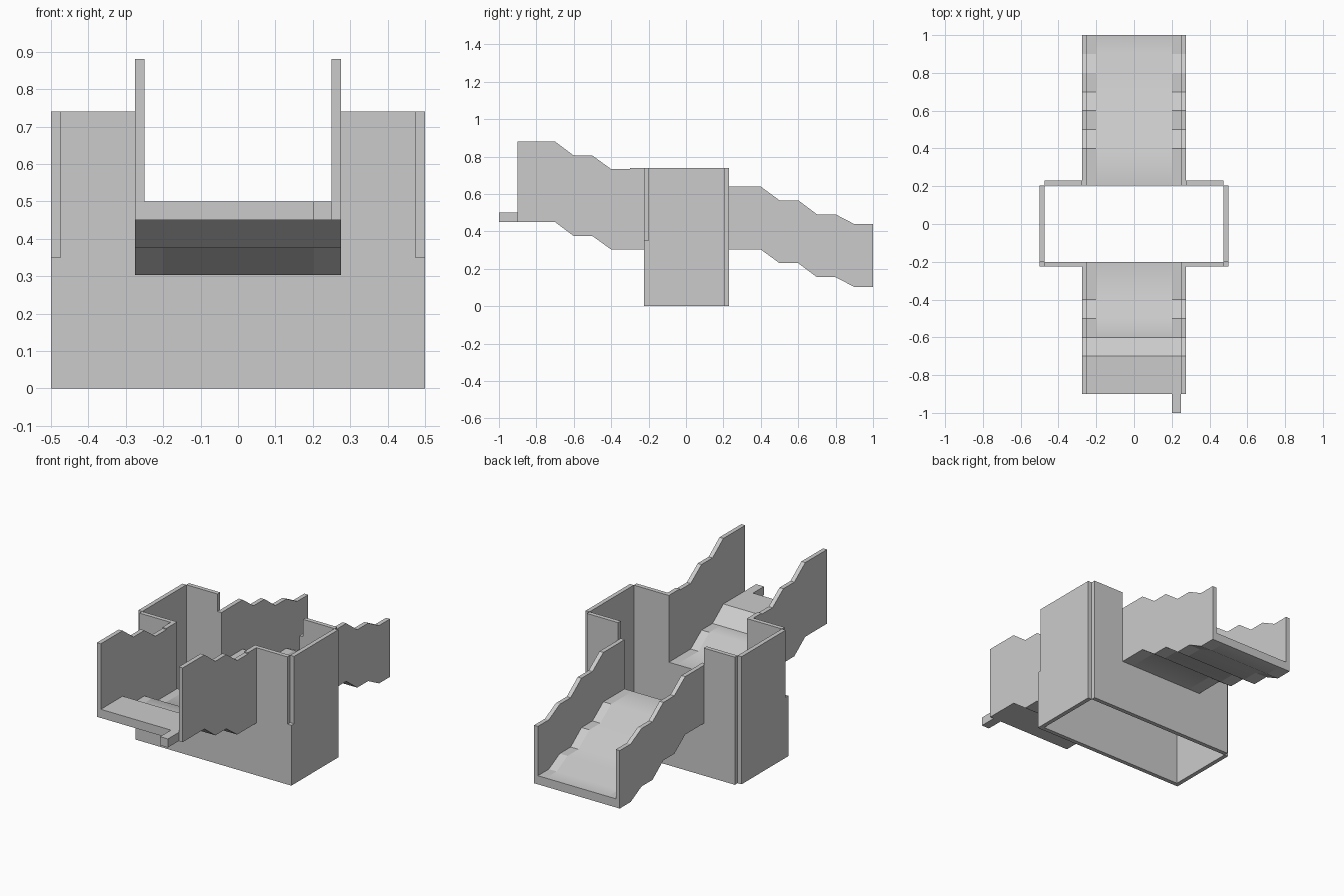
import bpy, bmesh, math
from mathutils import Vector

if "Cube" in bpy.data.objects:
    bpy.data.objects.remove(bpy.data.objects["Cube"])


def prism(name, profile, a, b, axis):
    """Extrude a 2D profile from a to b: axis 'x' takes (y, z), axis 'y' takes (x, z)."""
    bm = bmesh.new()
    place = (lambda p, d: (d, p[0], p[1])) if axis == 'x' else (lambda p, d: (p[0], d, p[1]))
    face = bm.faces.new([bm.verts.new(place(p, a)) for p in profile])
    step = Vector((b - a, 0, 0)) if axis == 'x' else Vector((0, b - a, 0))
    new = bmesh.ops.extrude_face_region(bm, geom=[face], use_keep_orig=True)['geom']
    bmesh.ops.translate(bm, vec=step, verts=[v for v in new if isinstance(v, bmesh.types.BMVert)])
    bmesh.ops.recalc_face_normals(bm, faces=bm.faces)
    mesh = bpy.data.meshes.new(name)
    bm.to_mesh(mesh)
    bm.free()
    ob = bpy.data.objects.new(name, mesh)
    bpy.context.collection.objects.link(ob)
    return ob


def mirrored(ob):
    ob.modifiers.new("mirror", 'MIRROR').use_axis = (True, False, False)
    return ob


def band(line, height):
    return line + [(y, z + height) for y, z in reversed(line)]


def rect(u0, u1, v0, v1):
    return [(u0, v0), (u1, v0), (u1, v1), (u0, v1)]


def symmetric(half):
    return half + [(-x, z) for x, z in reversed(half)]


def smooth(ob):
    bpy.ops.object.select_all(action='DESELECT')
    ob.select_set(True)
    bpy.context.view_layer.objects.active = ob
    bpy.ops.object.shade_smooth_by_angle(angle=math.radians(60))


H, T = 0.74, 0.025

# Tower walls: U-shaped front and back panels, plain side panels
front = [(0.5, 0), (0.5, 0.35), (0.475, 0.35), (0.475, H), (0.275, H), (0.275, 0.303)]
back = [(0.475, 0), (0.475, H), (0.275, H), (0.275, 0.303)]
prism("tower_front_wall", symmetric(front), -0.225, -0.2, 'y')
prism("tower_back_wall", symmetric(back), 0.205, 0.23, 'y')
mirrored(prism("tower_side_wall", rect(-0.2, 0.205, 0, H), 0.475, 0.5, 'x'))

# Stepped undersides of the two ramps
front_top = [(-0.9, 0.45), (-0.7, 0.45), (-0.6, 0.375)]
front_low = [(-0.6, 0.375), (-0.5, 0.375), (-0.4, 0.303), (-0.2, 0.303)]
back_line = [(0.205, 0.303), (0.4, 0.303), (0.5, 0.23), (0.6, 0.23),
             (0.7, 0.155), (0.8, 0.155), (0.9, 0.103), (1.0, 0.103)]

# Ramp side walls
mirrored(prism("front_ramp_wall", band(front_top + front_low[1:], 0.43), 0.25, 0.275, 'x'))
mirrored(prism("back_ramp_wall", band(back_line, 0.336), 0.25, 0.275, 'x'))
mirrored(prism("front_wall_joint", rect(-0.3, -0.2, 0.45, H), 0.25, 0.275, 'x'))

# Ramp floors: smooth centre with flat stepped edges
prism("front_ramp_landing", band(front_top, 0.05), -0.25, 0.25, 'x')
for name, line in (("front_ramp", front_low), ("back_ramp", back_line)):
    smooth(prism(name + "_floor", band(line, 0.05), -0.2, 0.2, 'x'))
    mirrored(prism(name + "_floor_edge", band(line, 0.05), 0.2, 0.25, 'x'))

# Small tab at the front end
prism("front_tab", rect(-1.0, -0.9, 0.45, 0.5), 0.2, 0.25, 'x')
